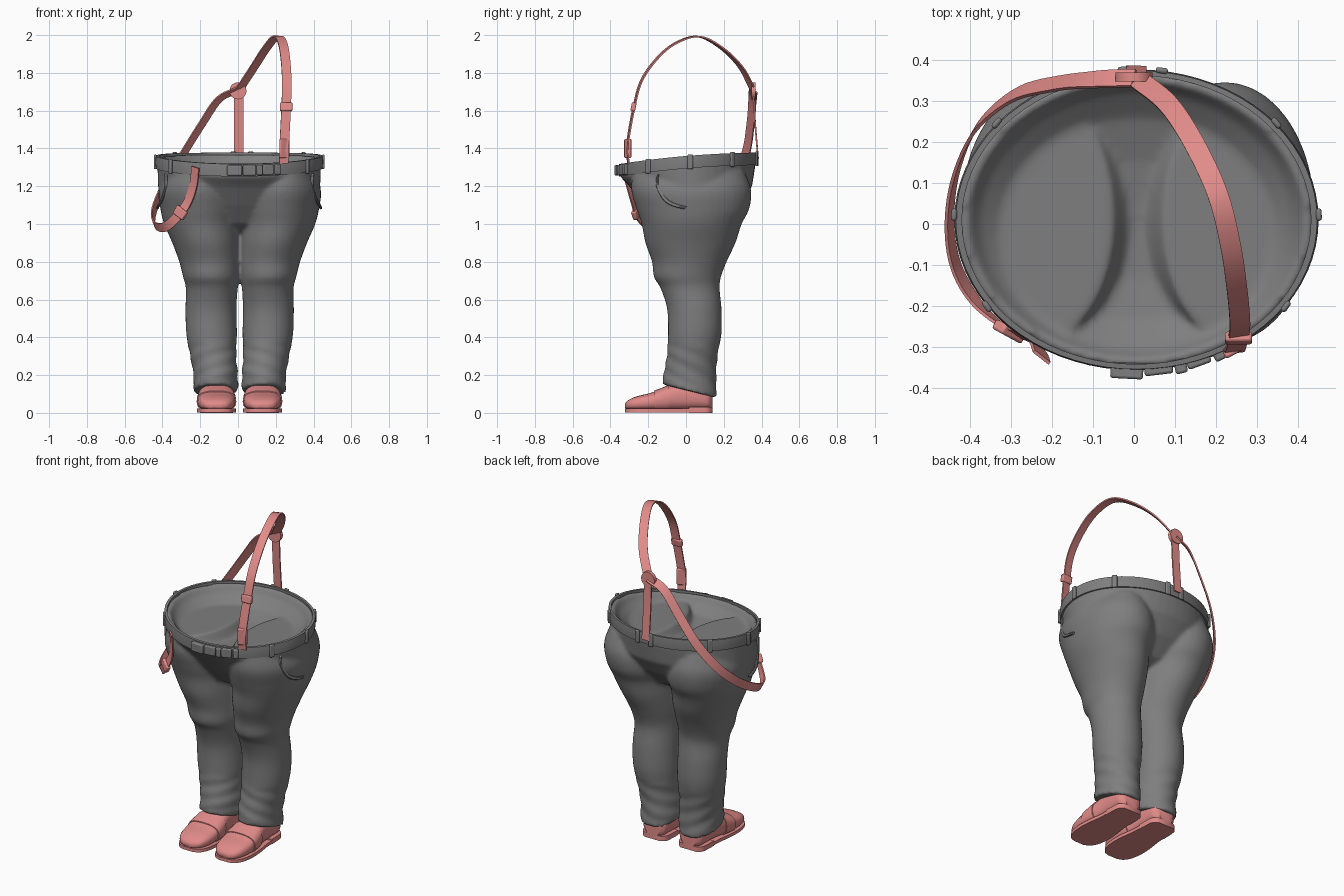
import bpy, bmesh
from math import sin, cos, pi, tau
from mathutils import Vector, Matrix

cube = bpy.data.objects.get("Cube")
if cube:
    bpy.data.objects.remove(cube, do_unlink=True)


def material(name, rgb):
    m = bpy.data.materials.new(name)
    m.use_nodes = True
    m.diffuse_color = (*rgb, 1)
    m.node_tree.nodes["Principled BSDF"].inputs["Base Color"].default_value = (*rgb, 1)
    return m


GREY = material("grey cloth", (0.21, 0.21, 0.21))
PINK = material("pink leather", (0.75, 0.26, 0.25))


def smooth_rows(rows, steps):
    """Catmull-Rom interpolation of rows of any length."""
    r = [Vector(p) for p in rows]
    r = [r[0] * 2 - r[1]] + r + [r[-1] * 2 - r[-2]]
    out = []
    for a, b, c, d in zip(r, r[1:], r[2:], r[3:]):
        for i in range(steps):
            t = i / steps
            out.append((b * 2 + (c - a) * t + (a * 2 - b * 5 + c * 4 - d) * t * t
                        + (b * 3 - a - c * 3 + d) * t ** 3) / 2)
    return out + [r[-2]]


def loft(bm, rings, loop=False):
    """Skin rings of points, capping the ends unless the path is a loop."""
    vs = [[bm.verts.new(p) for p in ring] for ring in rings]
    pairs = list(zip(vs, vs[1:])) + ([(vs[-1], vs[0])] if loop else [])
    for a, b in pairs:
        for i in range(len(a)):
            j = (i + 1) % len(a)
            bm.faces.new((a[i], a[j], b[j], b[i]))
    if not loop:
        bm.faces.new(vs[0])
        bm.faces.new(vs[-1])


def finish(name, bm, mat, angle=0.7):
    bmesh.ops.recalc_face_normals(bm, faces=bm.faces)
    me = bpy.data.meshes.new(name)
    bm.to_mesh(me)
    bm.free()
    me.materials.append(mat)
    ob = bpy.data.objects.new(name, me)
    bpy.context.collection.objects.link(ob)
    bpy.ops.object.select_all(action='DESELECT')
    ob.select_set(True)
    bpy.context.view_layer.objects.active = ob
    bpy.ops.object.shade_smooth_by_angle(angle=angle)
    return ob


def lofted(name, rings, mat, loop=False):
    bm = bmesh.new()
    loft(bm, rings, loop)
    return finish(name, bm, mat)


def angles(n):
    return [tau * i / n for i in range(n)]


def rim(t, s=1.0, dz=0.0):
    """Point on the tilted waist line."""
    y = 0.01 + 0.357 * s * sin(t)
    return Vector((0.006 + 0.432 * s * cos(t), y, 1.36 + 0.085 * y - 0.1 * y * y + dz))


# Trousers: pelvis with a hollow top, and two legs, fused together
trousers = bmesh.new()
hollow = [(0.1, -0.14), (0.4, -0.13), (0.7, -0.1), (0.88, -0.05), (0.95, -0.01),
          (1.0, -0.01), (1.0, -0.07)]
rings = [[rim(t, s, dz) for t in angles(48)] for s, dz in hollow]
for z, hx, yf, yb in [(1.2, 0.43, -0.3, 0.35), (1.1, 0.41, -0.23, 0.29),
                      (1.0, 0.33, -0.15, 0.2), (0.95, 0.2, -0.05, 0.1)]:
    rings.append([(0.006 + hx * cos(t), (yf + yb) / 2 + (yb - yf) / 2 * sin(t), z)
                  for t in angles(48)])
loft(trousers, rings)

# Each row: height, inner x, outer x, front y, back y
LEG = [(1.28, 0.06, 0.39, -0.28, 0.31), (1.18, 0, 0.43, -0.29, 0.345),
       (1.08, -0.01, 0.42, -0.262, 0.335), (1.0, 0, 0.4, -0.235, 0.295),
       (0.9, 0, 0.357, -0.215, 0.262), (0.8, 0, 0.32, -0.18, 0.215),
       (0.72, 0.005, 0.3, -0.17, 0.185), (0.66, 0.012, 0.285, -0.135, 0.178),
       (0.55, 0.017, 0.287, -0.1, 0.188), (0.42, 0.015, 0.283, -0.095, 0.188),
       (0.3, 0.018, 0.262, -0.1, 0.165), (0.2, 0.012, 0.245, -0.115, 0.16),
       (0.115, 0.012, 0.247, -0.125, 0.165)]
for side in (-1, 1):
    rings = []
    for z, xi, xo, yf, yb in smooth_rows(LEG, 5):
        tilt = 0.25 * max(0, min(1, (0.4 - z) / 0.25))
        ring = []
        for t in angles(40):
            fold = 1 + (0.025 * sin(z * 75 + 3 * t) if 0.14 < z < 0.36 else 0)
            dy = (yb - yf) / 2 * sin(t) * fold
            x = (xi + xo) / 2 + (xo - xi) / 2 * cos(t) * fold
            ring.append((0.009 + side * x, (yf + yb) / 2 + dy, z - tilt * dy))
        rings.append(ring)
    loft(trousers, rings)
ob = finish("trousers", trousers, GREY)
mod = ob.modifiers.new("fuse", 'REMESH')
mod.mode, mod.voxel_size, mod.use_smooth_shade = 'VOXEL', 0.011, True
mod = ob.modifiers.new("soften", 'SMOOTH')
mod.factor, mod.iterations = 0.5, 6

# Waistband
band = [(0.985, 0), (1.02, 0), (1.028, -0.03), (1.02, -0.066), (0.985, -0.066)]
lofted("waistband", [[rim(t, s, dz) for s, dz in band] for t in angles(72)], GREY, loop=True)


def block(name, pos, size, turn, mat, bevel=0.006):
    bm = bmesh.new()
    bmesh.ops.create_cube(bm, size=1, matrix=Matrix.Translation(pos) @ turn
                          @ Matrix.Diagonal((*size, 1)))
    ob = finish(name, bm, mat)
    mod = ob.modifiers.new("round", 'BEVEL')
    mod.width, mod.segments = bevel, 2
    return ob


# Belt loops and front buckle, placed by angle round the waist
def on_belt(name, t, size, out=1.03):
    block(name, rim(t, out, -0.033), size, Matrix.Rotation(t + pi / 2, 4, 'Z'), GREY)


for i, deg in enumerate((82, 94, 40, 140, 2, 178, 215, 325)):
    on_belt(f"belt_loop_{i}", deg * pi / 180, (0.03, 0.014, 0.078))
for i, (deg, w, d) in enumerate([(267, 0.08, 0.04), (277, 0.07, 0.025), (284, 0.03, 0.035),
                                 (290, 0.06, 0.022), (297, 0.03, 0.03)]):
    on_belt(f"belt_buckle_{i}", deg * pi / 180, (w, d, 0.055))

# Curved side pocket edges
for side, name in ((1, "left"), (-1, "right")):
    rings = []
    for y, z in smooth_rows([(-0.15, 1.26), (-0.15, 1.2), (-0.11, 1.13), (-0.06, 1.1),
                             (0, 1.085)], 4):
        x = 0.006 + side * 0.432 * (1 - (y / 0.34) ** 2) ** 0.5
        rings.append([(x + side * 0.008 * cos(t), y + 0.007 * sin(t), z + 0.007 * sin(t))
                      for t in angles(8)])
    lofted(name + "_pocket_edge", rings, GREY)


# Braces: flat ribbons facing away from a centre point
def strap(name, points, centre, width=0.05, thick=0.008):
    path = [Vector(p) for p in smooth_rows(points, 6)]
    rings = []
    for i, p in enumerate(path):
        along = (path[min(i + 1, len(path) - 1)] - path[max(i - 1, 0)]).normalized()
        across = along.cross(p - Vector(centre)).normalized()
        w, n = across * width / 2, across.cross(along) * thick / 2
        rings.append([p + w + n, p - w + n, p - w - n, p + w - n])
    lofted(name, rings, PINK)


strap("shoulder_strap", [(0.243, -0.305, 1.32), (0.245, -0.31, 1.42), (0.255, -0.275, 1.62),
                         (0.258, -0.235, 1.76), (0.25, -0.15, 1.88), (0.235, -0.05, 1.96),
                         (0.205, 0.07, 1.992), (0.15, 0.19, 1.93), (0.085, 0.29, 1.83),
                         (0.01, 0.352, 1.715)], (0.2, 0.05, 1.5))
strap("back_strap", [(0.005, 0.358, 1.71), (0.005, 0.365, 1.55), (0.005, 0.382, 1.34)],
      (0, 0, 1.5))
strap("hanging_strap", [(0, 0.356, 1.71), (-0.1, 0.352, 1.66), (-0.19, 0.342, 1.53),
                        (-0.29, 0.315, 1.37), (-0.38, 0.24, 1.22), (-0.432, 0.13, 1.11),
                        (-0.45, 0.01, 1.035), (-0.435, -0.1, 0.99), (-0.385, -0.19, 0.985),
                        (-0.32, -0.25, 1.04), (-0.265, -0.275, 1.12), (-0.235, -0.3, 1.21),
                        (-0.225, -0.325, 1.3)], (0, 0, 1.2))

# Strap junction and buckles
bm = bmesh.new()
bmesh.ops.create_cone(bm, cap_ends=True, segments=20, radius1=0.045, radius2=0.045, depth=0.022,
                      matrix=Matrix.Translation((0, 0.358, 1.705)) @ Matrix.Rotation(pi / 2, 4, 'X'))
finish("strap_junction", bm, PINK)
lean = Matrix.Rotation(-0.2, 4, 'X')
block("strap_buckle", (0.255, -0.278, 1.62), (0.066, 0.025, 0.045), lean, PINK)
block("strap_clip", (0.245, -0.308, 1.4), (0.056, 0.018, 0.1), Matrix.Rotation(0.5, 4, 'Z'), PINK)
block("hanging_buckle", (-0.305, -0.262, 1.06), (0.07, 0.026, 0.05),
      Matrix.Rotation(-0.5, 4, 'Z') @ Matrix.Rotation(0.6, 4, 'Y'), PINK)

# Shoes, each row: y, half width, bottom, top
SHOE = [(-0.322, 0.03, 0.025, 0.05), (-0.305, 0.065, 0.018, 0.068), (-0.26, 0.09, 0.012, 0.088),
        (-0.19, 0.1, 0.01, 0.105), (-0.11, 0.096, 0.01, 0.135), (-0.03, 0.085, 0.012, 0.165),
        (0.06, 0.082, 0.015, 0.17), (0.115, 0.076, 0.015, 0.15), (0.14, 0.05, 0.02, 0.14)]


def power(v, e):
    return abs(v) ** e * (1 if v > 0 else -1)


def shoe_ring(x, row, grow=0.0):
    y, w, lo, hi = row
    return [(x + (w + grow) * power(cos(t), 0.75), y,
             (lo + hi) / 2 + ((hi - lo) / 2 + grow) * power(sin(t), 0.75)) for t in angles(24)]


for side, name in ((1, "left"), (-1, "right")):
    x = 0.008 + side * 0.122
    rows = smooth_rows(SHOE, 4)
    lofted(name + "_shoe", [shoe_ring(x, r) for r in rows], PINK)
    lofted(name + "_shoe_band", [shoe_ring(x, r, 0.005) for r in rows[13:18]], PINK)
    for part, y0, y1, z0, z1 in (("sole", -0.33, 0.15, 0.003, 0.022), ("heel", 0.01, 0.15, 0, 0.03)):
        rings = [[(x + s * (r[1] + 0.004), r[0], z) for s, z in ((-1, z0), (1, z0), (1, z1), (-1, z1))]
                 for r in rows if y0 < r[0] < y1]
        lofted(f"{name}_{part}", rings, PINK)
